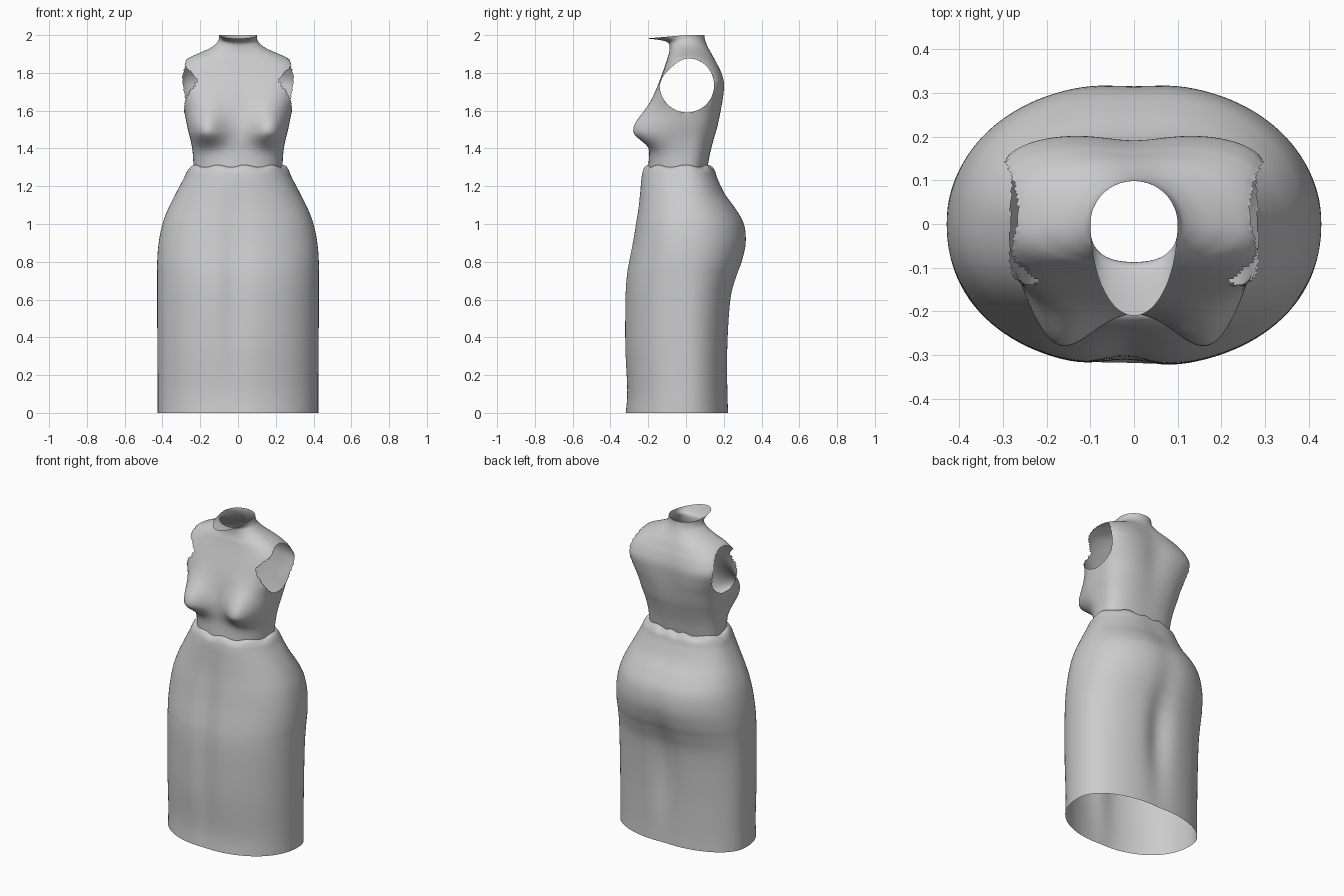
import bpy, bmesh, math
from math import sin, cos, pi, exp, atan2, hypot

if "Cube" in bpy.data.objects:
    bpy.data.objects.remove(bpy.data.objects["Cube"])

fabric = bpy.data.materials.new("grey fabric")
fabric.diffuse_color = (0.6, 0.6, 0.6, 1)
fabric.use_nodes = True
fabric.node_tree.nodes["Principled BSDF"].inputs["Base Color"].default_value = fabric.diffuse_color


def bump(d, s):
    return exp(-(d / s) ** 2)


def spline(rows, steps):
    """Catmull-Rom through the profile rows."""
    out = []
    for i in range(len(rows) - 1):
        p = [rows[max(0, min(len(rows) - 1, i + k))] for k in (-1, 0, 1, 2)]
        for j in range(steps):
            t = j / steps
            out.append([0.5 * (2 * b + (c - a) * t + (2 * a - 5 * b + 4 * c - d) * t * t
                               + (3 * b - a - 3 * c + d) * t ** 3) for a, b, c, d in zip(*p)])
    return out + [list(rows[-1])]


def loft(rows, steps, seg, shape):
    """Open tube; a row is z, half width, front depth, back depth, squareness."""
    bm = bmesh.new()
    rings = []
    for z, w, f, b, n in spline(rows, steps):
        ring = []
        for k in range(seg):
            a = 2 * pi * k / seg
            c, s = cos(a), sin(a)
            r = (abs(c) ** n + abs(s) ** n) ** (-1 / n)
            ring.append(bm.verts.new(shape(w * r * c, r * s * (b if s > 0 else f), z, s)))
        rings.append(ring)
    for lo, hi in zip(rings, rings[1:]):
        for k in range(seg):
            m = (k + 1) % seg
            bm.faces.new((lo[k], lo[m], hi[m], hi[k]))
    return bm


def finish(bm, name):
    me = bpy.data.meshes.new(name)
    for f in bm.faces:
        f.smooth = True
    bm.to_mesh(me)
    bm.free()
    me.materials.append(fabric)
    ob = bpy.data.objects.new(name, me)
    bpy.context.collection.objects.link(ob)
    return ob


# skirt: soft front crease, cleft under the seat, gathered waist
skirt_rows = [
    (0.00, .425, .322, .228, 2.2), (0.12, .425, .315, .225, 2.2), (0.35, .427, .327, .228, 2.2),
    (0.60, .428, .327, .245, 2.2), (0.72, .428, .32, .275, 2.2), (0.80, .428, .307, .303, 2.2),
    (0.90, .42, .287, .323, 2.2), (1.00, .40, .27, .312, 2.2), (1.08, .37, .257, .268, 2.2),
    (1.16, .33, .248, .21, 2.2), (1.24, .288, .24, .172, 2.2), (1.28, .27, .232, .158, 2.2),
    (1.302, .253, .217, .138, 2.2), (1.308, .232, .197, .113, 2.2)]


def skirt_shape(x, y, z, s):
    if s < 0:
        y += 0.024 * bump(x + 0.02, 0.07) * bump(z - 0.65, 0.5) * -s
    else:
        y -= (0.03 * bump(z - 0.5, 0.28) + 0.005) * bump(x, 0.08) * s
    if z > 1.27:
        z += 0.006 * cos(9 * atan2(y, x)) * min(1, (z - 1.27) / 0.03)
    return x, y, z


finish(loft(skirt_rows, 5, 128, skirt_shape), "skirt")

# bodice with neck and forward collar flap
bodice_rows = [
    (1.295, .235, .20, .113, 2.4), (1.38, .24, .195, .13, 2.5), (1.45, .25, .20, .15, 2.6),
    (1.52, .267, .20, .172, 2.7), (1.60, .285, .187, .19, 2.9), (1.68, .308, .167, .202, 3.4),
    (1.75, .325, .143, .204, 3.8), (1.81, .315, .121, .187, 3.4), (1.85, .293, .107, .168, 2.9),
    (1.88, .26, .098, .153, 2.4), (1.905, .205, .09, .138, 2.1), (1.93, .15, .087, .123, 2.0),
    (1.955, .115, .09, .11, 2.0), (1.975, .103, .105, .103, 2.0), (1.99, .10, .15, .10, 2.0),
    (2.00, .10, .21, .10, 2.0)]


def bodice_shape(x, y, z, s):
    if s < 0.3:
        up = z - 1.49
        g = bump(abs(x) - 0.165, 0.09) * bump(up, 0.125 if up > 0 else 0.07)
        g *= min(1, (0.3 - s) / 0.6)
        y -= 0.1 * g
        x *= 1 + 0.06 * g
    if s > 0:
        y -= 0.014 * bump(x, 0.09) * bump(z - 1.7, 0.2)
    if z > 1.95 and s < 0:
        z += 0.018 * s * (z - 1.95) / 0.05
    return x, y, z


bm = loft(bodice_rows, 6, 192, bodice_shape)

# armholes: remove the side faces, then pull the rims onto a smooth outline
HY, HZ = 0.015, 1.743


def hole_radius(a):
    return 0.144 + 0.013 * cos(a + 2.5) - 0.02 * bump(a - 2.4, 0.6)


def in_hole(p):
    dy, dz = p.y - HY, p.z - HZ
    return abs(p.x) > 0.15 and hypot(dy, dz) < hole_radius(atan2(dz, dy))


gone = [f for f in bm.faces if in_hole(f.calc_center_median())]
bmesh.ops.delete(bm, geom=gone, context='FACES')
for v in bm.verts:
    if v.is_boundary and 1.5 < v.co.z < 1.93 and abs(v.co.x) > 0.15:
        a = atan2(v.co.z - HZ, v.co.y - HY)
        r = hole_radius(a)
        v.co.y, v.co.z = HY + r * cos(a), HZ + r * sin(a)
finish(bm, "bodice")
